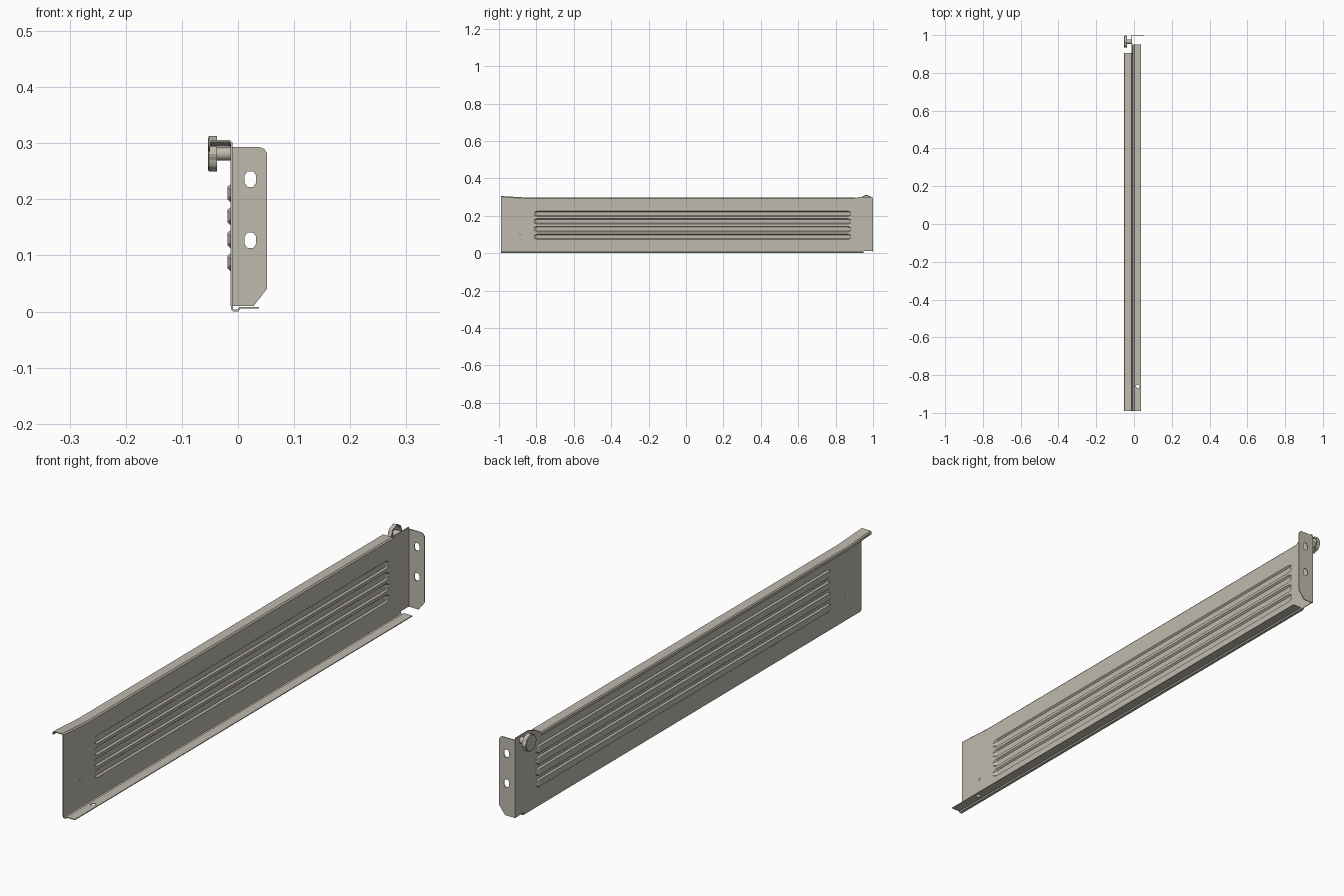
import bpy, bmesh, math
from mathutils import Vector

if "Cube" in bpy.data.objects:
    bpy.data.objects.remove(bpy.data.objects["Cube"])

metal = bpy.data.materials.new("warm_grey_metal")
metal.diffuse_color = (0.52, 0.49, 0.42, 1)
metal.use_nodes = True
metal.node_tree.nodes["Principled BSDF"].inputs["Base Color"].default_value = metal.diffuse_color


def make(name, bm):
    bmesh.ops.recalc_face_normals(bm, faces=bm.faces[:])
    me = bpy.data.meshes.new(name)
    bm.to_mesh(me)
    bm.free()
    ob = bpy.data.objects.new(name, me)
    bpy.context.collection.objects.link(ob)
    me.materials.append(metal)
    return ob


def prism(name, pts, depth):
    """Extrude a closed 3D polygon along a vector."""
    bm = bmesh.new()
    f = bm.faces.new([bm.verts.new(p) for p in pts])
    r = bmesh.ops.extrude_face_region(bm, geom=[f])
    vs = [g for g in r["geom"] if isinstance(g, bmesh.types.BMVert)]
    bmesh.ops.translate(bm, vec=Vector(depth), verts=vs)
    return make(name, bm)


def cut(target, cutter):
    cutter.hide_render = True
    cutter.hide_viewport = True
    cutter.display_type = 'WIRE'
    m = target.modifiers.new("hole", 'BOOLEAN')
    m.operation = 'DIFFERENCE'
    m.solver = 'EXACT'
    m.object = cutter


def ring(n, r, f):
    return [f(r * math.cos(2 * math.pi * i / n), r * math.sin(2 * math.pi * i / n)) for i in range(n)]


# --- Ribbed panel with folded top and bottom flanges (one bent sheet) ---
PX = -0.0115
RIBS = [0.088, 0.129, 0.170, 0.211]
# station: y, top height, rib strength
STATIONS = [(-0.99, 0.304, 0), (-0.85, 0.296, 0), (-0.812, 0.296, 0), (-0.797, 0.296, 1),
            (0.867, 0.296, 1), (0.882, 0.296, 0), (0.905, 0.296, 0), (0.92, 0.304, 0),
            (0.95, 0.304, 0), (0.998, 0.304, 0)]


def section(top, rib):
    pts = [(-0.0515, top - 0.011), (-0.0515, top - 0.003), (-0.049, top), (-0.015, top), (PX, top - 0.004)]
    s = 1 if rib else 0.5
    for z in reversed(RIBS):
        pts += [(PX - 0.006 * rib * d, z + o * s)
                for o, d in ((0.0155, 0), (0.0105, 1), (-0.0105, 1), (-0.0155, 0))]
    pts += [(PX, 0.011), (-0.010, 0.003), (-0.008, 0.0018), (0, 0.0018), (0.003, 0.0065), (0.037, 0.0065)]
    return pts


bm = bmesh.new()
rows = [[bm.verts.new((x, y, z)) for x, z in section(t, r)] for y, t, r in STATIONS]
n = len(rows[0])
for i in range(len(rows) - 1):
    for j in range(n - 1):
        if j < 4 and STATIONS[i][0] >= 0.905:      # top flange stops short
            continue
        if j >= n - 6 and STATIONS[i][0] >= 0.95:  # bottom flange stops short
            continue
        bm.faces.new((rows[i][j], rows[i + 1][j], rows[i + 1][j + 1], rows[i][j + 1]))
bmesh.ops.delete(bm, geom=[v for v in bm.verts if not v.link_faces], context='VERTS')
panel = make("ribbed_panel", bm)
sol = panel.modifiers.new("sheet", 'SOLIDIFY')
sol.thickness = 0.003
sol.offset = 0
sol.use_even_offset = True
cut(panel, prism("flange_hole_cutter", ring(16, 0.009, lambda a, b: (0.02 + a, -0.86 + b, -0.02)), (0, 0, 0.05)))
cut(panel, prism("pin_hole_cutter", ring(12, 0.004, lambda a, b: (-0.03, -0.89 + a, 0.10 + b)), (0.03, 0, 0)))

# --- Upright mounting flange at the back end ---
outline = [(-0.013, 0.010), (0.028, 0.010), (0.052, 0.041)]
for k in range(7):
    a = math.pi / 2 * k / 6
    outline.append((0.037 + 0.015 * math.cos(a), 0.278 + 0.015 * math.sin(a)))
outline.append((-0.013, 0.293))
end = prism("mounting_flange", [(x, 0.997, z) for x, z in outline], (0, 0.003, 0))
for k, z in enumerate((0.127, 0.236)):
    slot = [(0.010, 0.007), (0.005, 0.014), (-0.005, 0.014), (-0.010, 0.007),
            (-0.010, -0.007), (-0.005, -0.014), (0.005, -0.014), (0.010, -0.007)]
    cut(end, prism(f"slot_cutter_{k}", [(0.022 + a, 0.98, z + b) for a, b in slot], (0, 0.04, 0)))

# --- Lobed hand knob with hollow back and stem, turned around x ---
SEG, CY, CZ = 32, 0.965, 0.281
bm = bmesh.new()
rings = []
for x, r, lobe in ((PX, 0.012, 0), (-0.046, 0.012, 0), (-0.046, 0.026, 0), (-0.037, 0.026, 0),
                   (-0.037, 0.0305, 0.04), (-0.0515, 0.0305, 0.04), (-0.0535, 0.028, 0.03)):
    row = []
    for i in range(SEG):
        a = 2 * math.pi * i / SEG
        q = r * (1 + lobe * math.cos(8 * a))
        row.append(bm.verts.new((x, CY + q * math.cos(a), CZ + q * math.sin(a))))
    rings.append(row)
for p, q in zip(rings, rings[1:]):
    for i in range(SEG):
        k = (i + 1) % SEG
        bm.faces.new((p[i], p[k], q[k], q[i]))
bm.faces.new(rings[0])
bm.faces.new(rings[-1])
make("hand_knob", bm)
